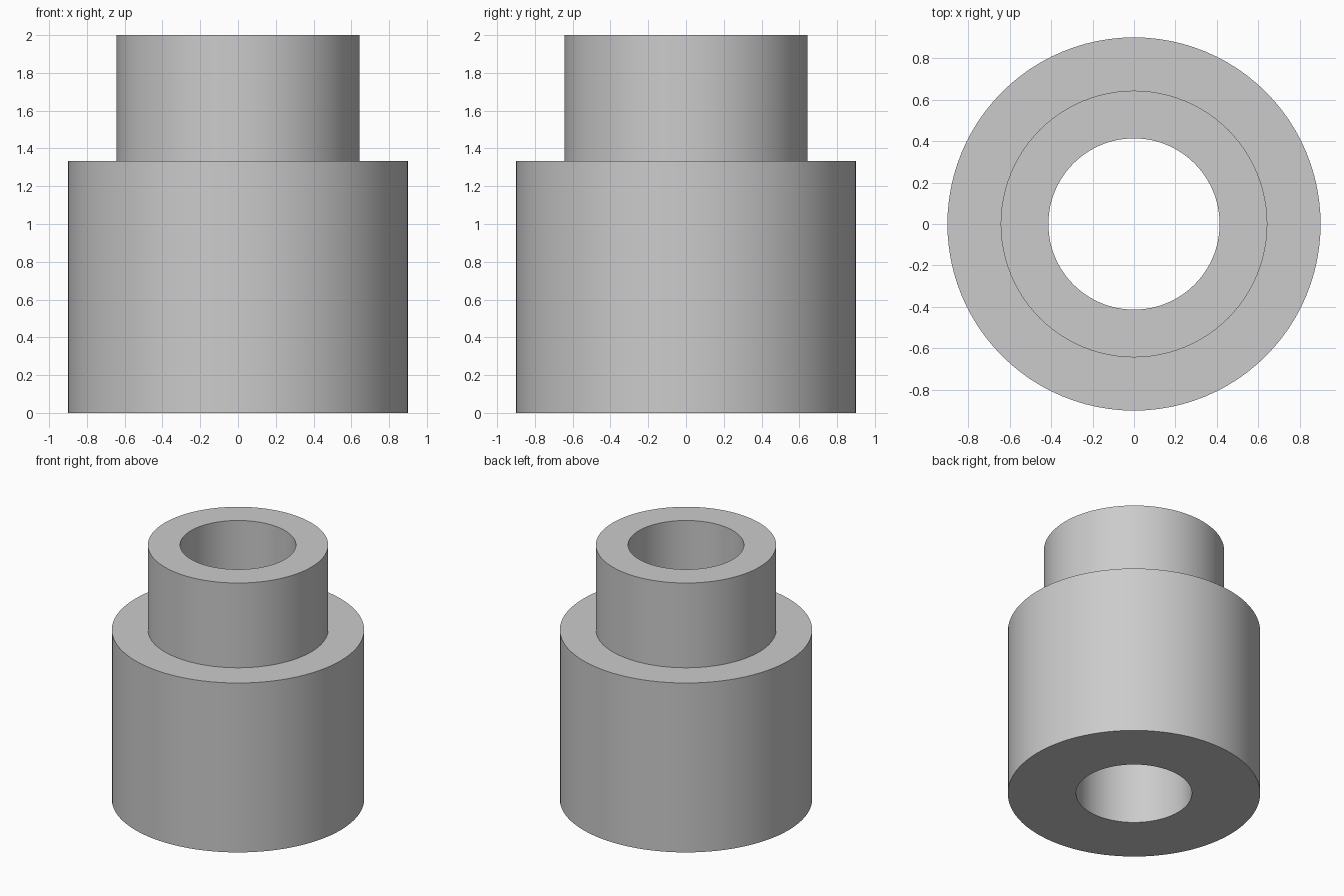
import bpy
import bmesh
import math

cube = bpy.data.objects.get("Cube")
if cube:
    bpy.data.objects.remove(cube, do_unlink=True)

SEGMENTS = 96
BORE, NECK, BODY = 0.413, 0.643, 0.9
SHOULDER, TOP = 1.333, 2.0

# Plain grey material
grey = bpy.data.materials.new("grey")
grey.use_nodes = True
colour = (0.6, 0.6, 0.6, 1)
grey.diffuse_color = colour
grey.node_tree.nodes["Principled BSDF"].inputs["Base Color"].default_value = colour

# Stepped sleeve: closed half-section spun around the vertical axis
profile = [(BORE, 0), (BODY, 0), (BODY, SHOULDER),
           (NECK, SHOULDER), (NECK, TOP), (BORE, TOP)]
bm = bmesh.new()
verts = [bm.verts.new((r, 0, z)) for r, z in profile]
edges = [bm.edges.new((v, verts[i - 1])) for i, v in enumerate(verts)]
bmesh.ops.spin(bm, geom=verts + edges, cent=(0, 0, 0), axis=(0, 0, 1),
               angle=math.tau, steps=SEGMENTS, use_merge=True)
bmesh.ops.remove_doubles(bm, verts=bm.verts, dist=0.0001)
bmesh.ops.recalc_face_normals(bm, faces=bm.faces)
mesh = bpy.data.meshes.new("stepped_sleeve")
bm.to_mesh(mesh)
bm.free()
mesh.materials.append(grey)

sleeve = bpy.data.objects.new("stepped_sleeve", mesh)
bpy.context.collection.objects.link(sleeve)

# Smooth round walls, sharp rims
bpy.ops.object.select_all(action="DESELECT")
sleeve.select_set(True)
bpy.context.view_layer.objects.active = sleeve
bpy.ops.object.shade_smooth_by_angle(angle=math.radians(30))
